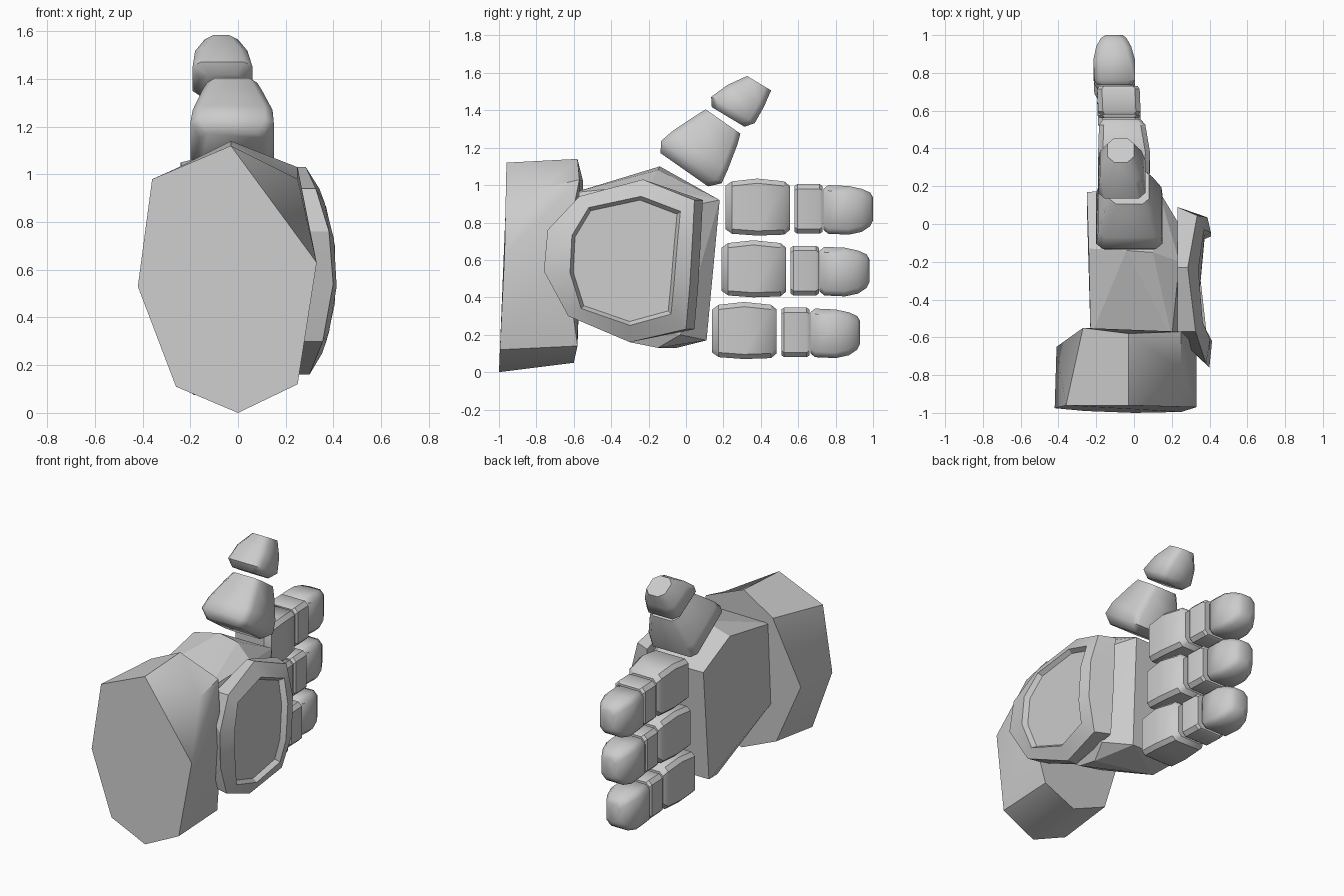
import bpy, bmesh, math
from mathutils import Matrix

if "Cube" in bpy.data.objects:
    bpy.data.objects.remove(bpy.data.objects["Cube"])

grey = bpy.data.materials.new("light grey")
grey.diffuse_color = (0.6, 0.6, 0.6, 1)
grey.use_nodes = True
grey.node_tree.nodes["Principled BSDF"].inputs["Base Color"].default_value = grey.diffuse_color


def finish(name, bm, matrix=None, bevel=0, segments=2, smooth=None):
    if matrix:
        bm.transform(matrix)
    bmesh.ops.recalc_face_normals(bm, faces=bm.faces)
    me = bpy.data.meshes.new(name)
    bm.to_mesh(me)
    bm.free()
    me.materials.append(grey)
    ob = bpy.data.objects.new(name, me)
    bpy.context.collection.objects.link(ob)
    if bevel:
        mod = ob.modifiers.new("rounded edges", 'BEVEL')
        mod.width, mod.segments = bevel, segments
        mod.limit_method, mod.angle_limit = 'ANGLE', math.radians(40)
    if smooth:
        bpy.context.view_layer.objects.active = ob
        ob.select_set(True)
        bpy.ops.object.shade_smooth_by_angle(angle=math.radians(smooth))
        ob.select_set(False)
    return ob


def loft(rings, first_cap=None):
    """Skin a list of equal-length point rings and cap both ends."""
    bm = bmesh.new()
    vs = [[bm.verts.new(p) for p in r] for r in rings]
    n = len(vs[0])
    for a, b in zip(vs, vs[1:]):
        for i in range(n):
            j = (i + 1) % n
            bm.faces.new((a[i], a[j], b[j], b[i]))
    for cap in first_cap or [range(n)]:
        bm.faces.new([vs[0][i] for i in cap])
    bm.faces.new(vs[-1])
    return bm


def block(name, sections, matrix=None, bevel=0.03, segments=2, smooth=35, cut=0):
    """Boxy segment along y; each section is (y, x0, x1, z0, z1), corners cut if asked."""
    rings = []
    for y, x0, x1, z0, z1 in sections:
        if cut:
            pts = [(x0 + cut, z0), (x1 - cut, z0), (x1, z0 + cut), (x1, z1 - cut),
                   (x1 - cut, z1), (x0 + cut, z1), (x0, z1 - cut), (x0, z0 + cut)]
        else:
            pts = [(x0, z0), (x1, z0), (x1, z1), (x0, z1)]
        rings.append([(x, y, z) for x, z in pts])
    finish(name, loft(rings), matrix, bevel, segments, smooth)


# Wrist cuff: skewed eight-sided sleeve with one cut corner
front = [(-.03, -.96, 1.12), (-.36, -.96, .98), (-.42, -.975, .53), (-.26, -.99, .11),
         (0, -1, 0), (.25, -.995, .12), (.33, -.97, .63), (.25, -.77, .98)]
back = [(-.03, -.58, 1.14), (-.27, -.55, 1.02), (-.41, -.65, .55), (-.26, -.6, .16),
        (0, -.6, .05), (.25, -.58, .14), (.33, -.65, .63), (.25, -.57, 1.03)]
finish("wrist_cuff", loft([front, back], [range(7), (0, 6, 7)]), smooth=46)

# Palm: faceted block, wide at the thumb ridge, narrow at the wrist
bm = bmesh.new()
for p in [(-.24, -.13, 1.05), (-.04, -.14, 1.1), (.1, -.15, 1.08), (.24, -.2, 1.0),
          (-.23, -.6, .96), (.2, -.6, .96), (.25, -.6, .8), (.25, -.6, .35), (-.23, -.6, .42),
          (-.25, .17, .92), (.13, .18, .92), (.25, -.02, .88),
          (-.25, .11, .17), (.1, .11, .17), (.24, -.03, .2),
          (-.2, -.05, .13), (.2, -.15, .13), (.2, -.3, .16)]:
    bm.verts.new(p)
bmesh.ops.convex_hull(bm, input=bm.verts)
bmesh.ops.dissolve_limit(bm, angle_limit=math.radians(4), verts=bm.verts, edges=bm.edges)
finish("palm", bm)

# Hand-back plate: thick curved shield with a sunken centre
outer = [(-.74, .76), (-.57, .94), (-.23, 1.03), (.045, .92), (.035, .72), (.02, .46), (0, .23),
         (-.3, .16), (-.63, .3), (-.76, .54)]
inner = [(-.61, .73), (-.52, .88), (-.24, .94), (-.03, .86), (-.045, .7), (-.065, .46), (-.08, .31),
         (-.3, .25), (-.56, .34), (-.62, .53)]


def curve_x(z):
    return .415 - .57 * (z - .58) ** 2


floor = [(-.33 + (y + .33) * .94, .6 + (z - .6) * .94) for y, z in inner]
rings = [[(.23, max(y, -.6) + (.045 if y > -.1 else 0), z) for y, z in outer],
         [(curve_x(z) - .015, y, z) for y, z in outer],
         [(curve_x(z), y, z) for y, z in inner],
         [(curve_x(z) - .035, y, z) for y, z in floor]]
finish("hand_plate", loft(rings), smooth=25)

# Three fingers, each a knuckle, a short joint and a rounded tip
for name, dy, z in (("upper", 0, .88), ("middle", -.02, .55), ("lower", -.07, .22)):
    m = Matrix.Translation((0, dy, z))
    block(name + "_finger_base", [(.21, -.165, .05, -.115, .115), (.245, -.19, .08, -.14, .14),
                                  (.38, -.19, .085, -.15, .155),
                                  (.525, -.185, .06, -.145, .14), (.555, -.165, .035, -.12, .115)],
          m, 0, 1, 35, .025)
    block(name + "_finger_joint", [(.58, -.18, .025, -.13, .115), (.595, -.19, .035, -.14, .125),
                                   (.715, -.195, .03, -.14, .125), (.73, -.185, .02, -.13, .115)],
          m, 0, 1, 35, .025)
    block(name + "_finger_tip", [(.735, -.195, -.01, -.12, .1), (.76, -.21, .005, -.14, .12),
                                 (.87, -.215, .005, -.145, .115), (.94, -.2, -.015, -.13, .1),
                                 (.985, -.175, -.04, -.1, .08), (1.0, -.15, -.06, -.07, .055)],
          m, 0, 1, 45, .03)

# Thumb: two tapered segments leaning backwards, with chamfered bases
for name, pos, tilt, secs in (
        ("thumb_base", (0, .02, 1.08), 55,
         [(-.015, -.16, .11, -.13, .18), (.04, -.2, .15, -.18, .215), (.12, -.19, .145, -.165, .195),
          (.26, -.15, .1, -.13, .14), (.315, -.13, .08, -.11, .117)]),
        ("thumb_tip", (0, .245, 1.37), 59,
         [(-.015, -.16, .03, -.088, .116), (.03, -.19, .06, -.125, .147), (.13, -.18, .04, -.122, .105),
          (.225, -.14, .0, -.11, .04)])):
    m = Matrix.Translation(pos) @ Matrix.Rotation(math.radians(tilt), 4, 'X')
    block(name, secs, m, 0, 1, 48, .035)
